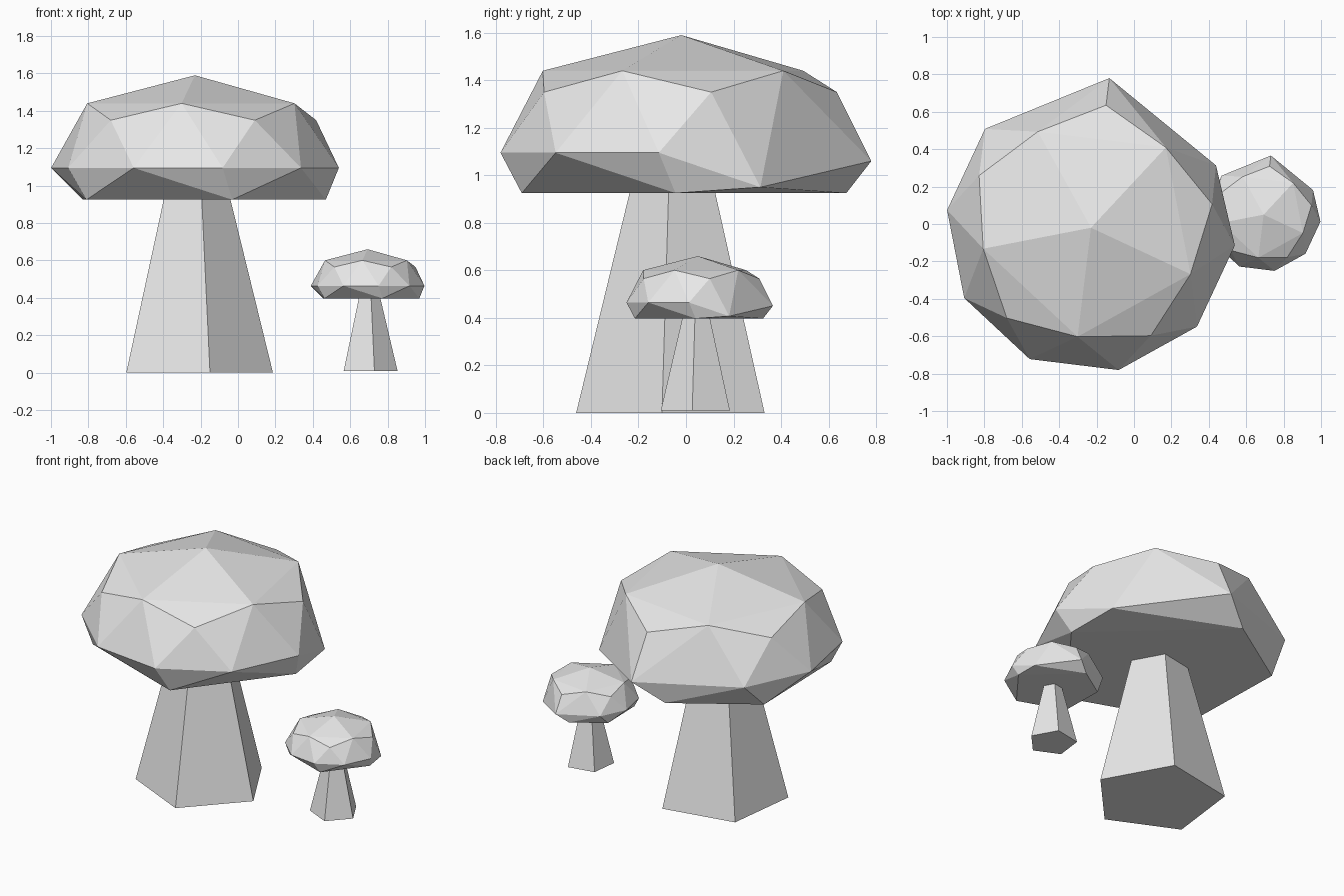
import bpy, bmesh
from math import cos, sin, radians

cube = bpy.data.objects.get("Cube")
if cube:
    bpy.data.objects.remove(cube)

# One plain grey for everything
grey = bpy.data.materials.new("light_grey")
grey.use_nodes = True
colour = (0.8, 0.8, 0.8, 1)
grey.diffuse_color = colour
grey.node_tree.nodes["Principled BSDF"].inputs["Base Color"].default_value = colour


def polar(radius, degrees, z):
    a = radians(degrees)
    return (radius * cos(a), radius * sin(a), z)


def ring(radius, start, z, count=5):
    return [polar(radius, start + 360 * i / count, z) for i in range(count)]


def finish(name, bm, location, scale=1):
    bmesh.ops.recalc_face_normals(bm, faces=bm.faces)
    mesh = bpy.data.meshes.new(name)
    bm.to_mesh(mesh)
    bm.free()
    mesh.materials.append(grey)
    obj = bpy.data.objects.new(name, mesh)
    obj.location = location
    obj.scale = (scale,) * 3
    bpy.context.collection.objects.link(obj)


def cap(name, location, scale=1):
    """Faceted dome, measured downwards from its tip."""
    points = [(0, 0, 0)]
    points += ring(0.587, 47, -0.15)             # upper ring
    points += ring(0.66, 11, -0.24)              # shoulder ring
    rim = ring(0.775, 29, -0.495, 10)            # widest ring
    points += rim[3:]
    points += [polar(0.747, 26.5, -0.64), polar(0.806, 83, -0.53)]  # uneven back
    points += [polar(0.70, a, -0.665) for a in (358, 97, 149, 214, 286.5)]
    bm = bmesh.new()
    for p in points:
        bm.verts.new(p)
    bmesh.ops.convex_hull(bm, input=bm.verts)
    bmesh.ops.dissolve_limit(bm, angle_limit=radians(0.5),
                             verts=bm.verts, edges=bm.edges)
    finish(name, bm, location, scale)


def stem(name, location, base, top, height):
    """Five-sided tapering trunk."""
    bm = bmesh.new()
    low = [bm.verts.new(p) for p in ring(base, -7, 0)]
    high = [bm.verts.new(p) for p in ring(top, -7, height)]
    bm.faces.new(low)
    bm.faces.new(high)
    for i in range(5):
        j = (i + 1) % 5
        bm.faces.new((low[i], low[j], high[j], high[i]))
    finish(name, bm, location)


# Large mushroom
stem("large_stem", (-0.23, -0.05, 0), 0.42, 0.19, 0.93)
cap("large_cap", (-0.23, -0.02, 1.59))

# Small mushroom
stem("small_stem", (0.70, 0.045, 0.01), 0.154, 0.06, 0.395)
cap("small_cap", (0.693, 0.05, 0.66), 0.395)
